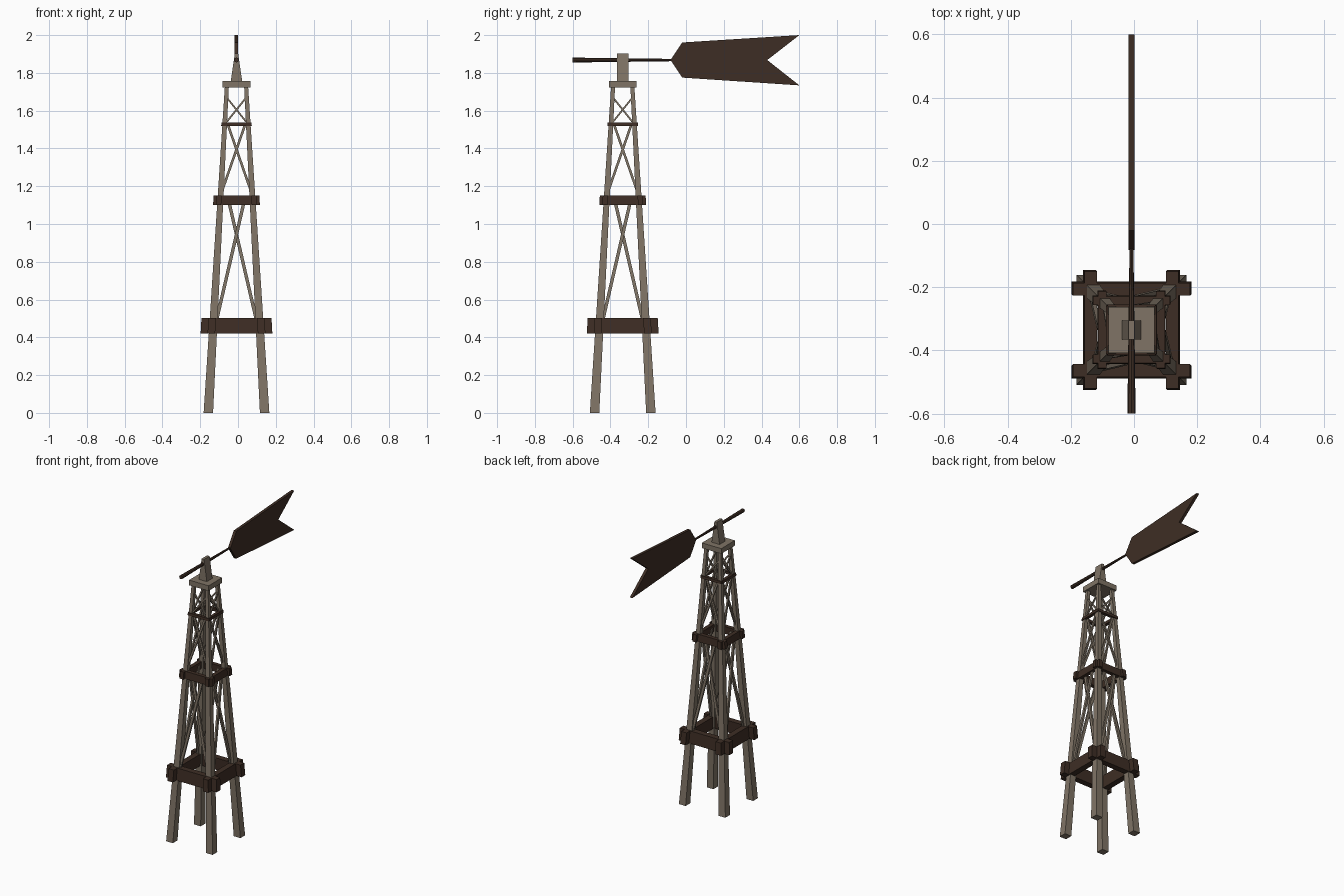
import bpy, bmesh, math
from mathutils import Matrix, Vector

old = bpy.data.objects.get("Cube")
if old:
    bpy.data.objects.remove(old, do_unlink=True)

CENTRE = Vector((-0.008, -0.335, 0))   # tower axis
LEG_TOP = 1.73


def material(name, rgb):
    m = bpy.data.materials.new(name)
    m.use_nodes = True
    m.diffuse_color = (*rgb, 1)
    m.node_tree.nodes["Principled BSDF"].inputs["Base Color"].default_value = (*rgb, 1)
    return m


weathered = material("weathered wood", (0.215, 0.175, 0.133))
dark = material("dark wood", (0.048, 0.027, 0.018))


def finish(name, bm, mat):
    bmesh.ops.recalc_face_normals(bm, faces=bm.faces)
    mesh = bpy.data.meshes.new(name)
    bm.to_mesh(mesh)
    bm.free()
    mesh.materials.append(mat)
    ob = bpy.data.objects.new(name, mesh)
    bpy.context.collection.objects.link(ob)
    return ob


def frustum(name, mat, c0, h0, c1, h1, turn=0):
    """Block between two level rectangles (centre, half sizes), turned about the tower axis."""
    bm = bmesh.new()
    rings = []
    for c, h in ((c0, h0), (c1, h1)):
        rings.append([bm.verts.new((c[0] + sx * h[0], c[1] + sy * h[1], c[2]))
                      for sx, sy in ((-1, -1), (1, -1), (1, 1), (-1, 1))])
    low, high = rings
    bm.faces.new(low)
    bm.faces.new(high)
    for i in range(4):
        j = (i + 1) % 4
        bm.faces.new((low[i], low[j], high[j], high[i]))
    place = Matrix.Translation(CENTRE) @ Matrix.Rotation(turn * math.pi / 2, 4, 'Z')
    bm.transform(place)
    return finish(name, bm, mat)


def leg_at(z):
    """Distance of a leg's centre line from the axis at height z."""
    return 0.149 + (0.051 - 0.149) * z / LEG_TOP


# Four leaning, tapering legs
for k in range(4):
    a, b = leg_at(0), leg_at(LEG_TOP)
    frustum("leg", weathered, (a, a, 0), (0.025, 0.025), (b, b, LEG_TOP), (0.0105, 0.0105), k)

# Rings of crossed beams: bottom, top, half length, half thickness
for label, z0, z1, length, thick in (("lower", 0.42, 0.503, 0.19, 0.02),
                                     ("middle", 1.10, 1.15, 0.124, 0.0135),
                                     ("upper", 1.52, 1.538, 0.077, 0.01)):
    for k in range(4):
        a, b = leg_at(z0), leg_at(z1)
        frustum(label + "_beam", dark, (0, -a - 0.008, z0), (length, thick),
                (0, -b - 0.008, z1), (length - a + b, thick), k)

# Crossed braces on each side: bottom, top, half spans, half width
for label, z0, z1, s0, s1, w in (("lower", 0.48, 1.13, 0.108, 0.043, 0.009),
                                 ("middle", 1.17, 1.53, 0.078, 0.047, 0.007),
                                 ("upper", 1.54, 1.665, 0.052, 0.048, 0.006)):
    for k in range(4):
        for side in (-1, 1):
            shift = side * w * 0.5
            frustum(label + "_brace", weathered,
                    (side * s0, -leg_at(z0) + shift, z0), (w, w * 0.7),
                    (-side * s1, -leg_at(z1) + shift, z1), (w, w * 0.7), k)

# Cap platform and tapered bearing block
frustum("platform", weathered, (0, 0, 1.722), (0.073, 0.073), (0, 0, 1.757), (0.073, 0.073))
frustum("bearing_block", weathered, (0, 0, 1.757), (0.03, 0.03), (0, 0, 1.902), (0.009, 0.03))

# Tapering shaft through the block
bm = bmesh.new()
bmesh.ops.create_cone(bm, cap_ends=True, segments=8, radius1=0.013, radius2=0.006, depth=0.54)
bm.transform(Matrix.Translation((-0.008, -0.33, 1.868)) @ Matrix.Rotation(-math.pi / 2, 4, 'X'))
finish("shaft", bm, dark)

# Swallow-tailed vane
outline = [(-0.082, 1.868), (-0.02, 1.775), (0.6, 1.734), (0.43, 1.868), (0.6, 2.0), (-0.02, 1.961)]
bm = bmesh.new()
face = bm.faces.new([bm.verts.new((-0.018, y, z)) for y, z in outline])
made = bmesh.ops.extrude_face_region(bm, geom=[face])["geom"]
bmesh.ops.translate(bm, vec=(0.019, 0, 0), verts=[v for v in made if isinstance(v, bmesh.types.BMVert)])
finish("tail_vane", bm, dark)
